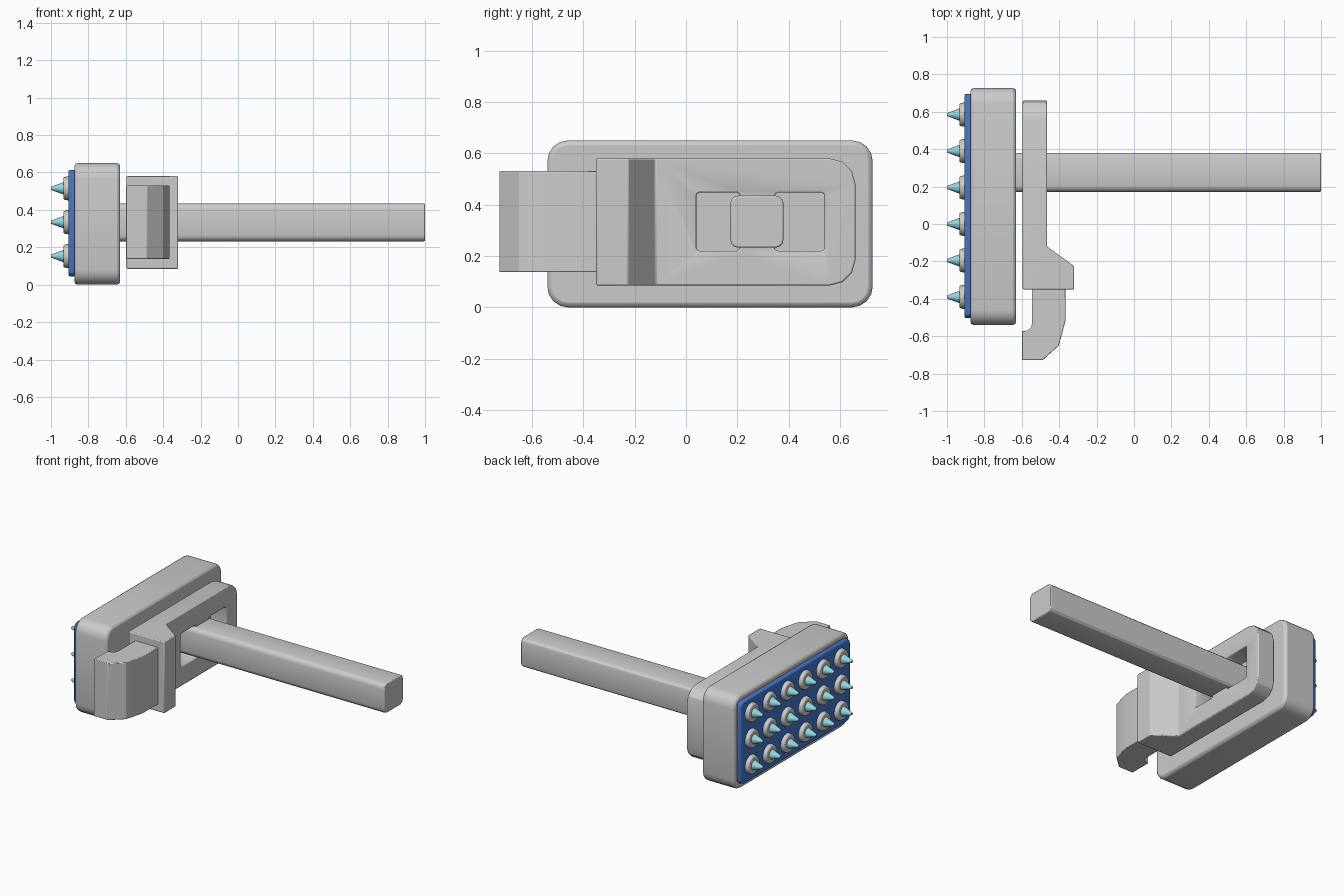
import bpy, bmesh, math
from mathutils import Matrix

if "Cube" in bpy.data.objects:
    bpy.data.objects.remove(bpy.data.objects["Cube"])


def material(name, rgb):
    m = bpy.data.materials.new(name)
    m.diffuse_color = (*rgb, 1)
    m.use_nodes = True
    m.node_tree.nodes["Principled BSDF"].inputs["Base Color"].default_value = m.diffuse_color
    return m


BLUE = material("blue_plate", (0.06, 0.18, 0.60))
CYAN = material("cyan_tip", (0.30, 0.68, 0.74))


def finish(name, bm, mat=None, edge=0.0, segments=2):
    bmesh.ops.recalc_face_normals(bm, faces=bm.faces)
    me = bpy.data.meshes.new(name)
    bm.to_mesh(me)
    bm.free()
    ob = bpy.data.objects.new(name, me)
    bpy.context.collection.objects.link(ob)
    if mat:
        me.materials.append(mat)
    if edge:
        b = ob.modifiers.new("soft_edges", "BEVEL")
        b.width, b.segments, b.limit_method = edge, segments, "ANGLE"
        b.angle_limit = math.radians(40)
    bpy.ops.object.select_all(action="DESELECT")
    bpy.context.view_layer.objects.active = ob
    ob.select_set(True)
    bpy.ops.object.shade_smooth_by_angle(angle=math.radians(30))
    return ob


def round_x_edges(bm, radius, segments, min_y=-9):
    # rounds the corners that run along x
    es = [e for e in bm.edges
          if abs(e.verts[0].co.y - e.verts[1].co.y) < 1e-5
          and abs(e.verts[0].co.z - e.verts[1].co.z) < 1e-5
          and e.verts[0].co.y > min_y]
    bmesh.ops.bevel(bm, geom=es, offset=radius, segments=segments,
                    profile=0.5, affect="EDGES")


def box(name, x, y, z, radius=0.0, segments=3, mat=None, edge=0.0):
    bm = bmesh.new()
    bmesh.ops.create_cube(bm, size=1)
    for v in bm.verts:
        for i, r in enumerate((x, y, z)):
            v.co[i] = r[0] if v.co[i] < 0 else r[1]
    if radius:
        round_x_edges(bm, radius, segments)
    return finish(name, bm, mat, edge)


def extrude_z(points, z0, z1):
    bm = bmesh.new()
    face = bm.faces.new([bm.verts.new((x, y, z0)) for x, y in points])
    new = bmesh.ops.extrude_face_region(bm, geom=[face])["geom"]
    for v in new:
        if isinstance(v, bmesh.types.BMVert):
            v.co.z = z1
    return bm


# head, spike plate and shaft
box("head", (-0.875, -0.63), (-0.54, 0.727), (0.0, 0.65), 0.08, 4, edge=0.018)
box("spike_plate", (-0.907, -0.87), (-0.503, 0.695), (0.045, 0.613), 0.035, 3, BLUE, 0.008)
box("shaft", (-0.64, 1.0), (0.172, 0.38), (0.232, 0.435), 0.032, 3, edge=0.006)

# clamp frame with a thick wedge end and two openings beside the shaft
bm = extrude_z([(-0.595, -0.35), (-0.32, -0.35), (-0.32, -0.225),
                (-0.465, -0.12), (-0.465, 0.66), (-0.595, 0.66)], 0.085, 0.58)
round_x_edges(bm, 0.1, 3, 0.5)
frame = finish("clamp_frame", bm)
for i, y in enumerate(((0.04, 0.21), (0.345, 0.54))):
    cutter = box(f"slot_cutter_{i}", (-0.7, -0.4), y, (0.22, 0.447), 0.012, 2)
    cutter.hide_render = True
    cutter.hide_set(True)
    cutter.display_type = "WIRE"
    m = frame.modifiers.new("slot", "BOOLEAN")
    m.operation, m.solver, m.object = "DIFFERENCE", "EXACT", cutter
b = frame.modifiers.new("soft_edges", "BEVEL")
b.width, b.segments, b.limit_method = 0.006, 2, "ANGLE"
b.angle_limit = math.radians(40)

# hook
hook = [(-0.545, -0.34), (-0.367, -0.34), (-0.367, -0.52), (-0.402, -0.65),
        (-0.487, -0.727), (-0.598, -0.727), (-0.598, -0.572)]
hook += [(-0.585 + 0.04 * math.cos(a), -0.532 + 0.04 * math.sin(a))
         for a in (math.radians(d) for d in (-90, -60, -30, 0))]
finish("hook", extrude_z(hook, 0.137, 0.53), edge=0.004)


# spikes: grey collar and cyan cone, six by three
def cone(name, x0, x1, r0, r1, y, z, mat=None, edge=0.0):
    bm = bmesh.new()
    turn = Matrix.Translation(((x0 + x1) / 2, y, z)) @ Matrix.Rotation(-math.pi / 2, 4, "Y")
    bmesh.ops.create_cone(bm, cap_ends=True, segments=24, radius1=r0, radius2=r1,
                          depth=abs(x1 - x0), matrix=turn)
    return finish(name, bm, mat, edge)


for i in range(6):
    for j in range(3):
        y, z = -0.39 + 0.195 * i, 0.153 + 0.181 * j
        cone(f"collar_{i}_{j}", -0.90, -0.933, 0.066, 0.06, y, z, edge=0.006)
        cone(f"spike_{i}_{j}", -0.93, -1.0, 0.034, 0.008, y, z, CYAN)
